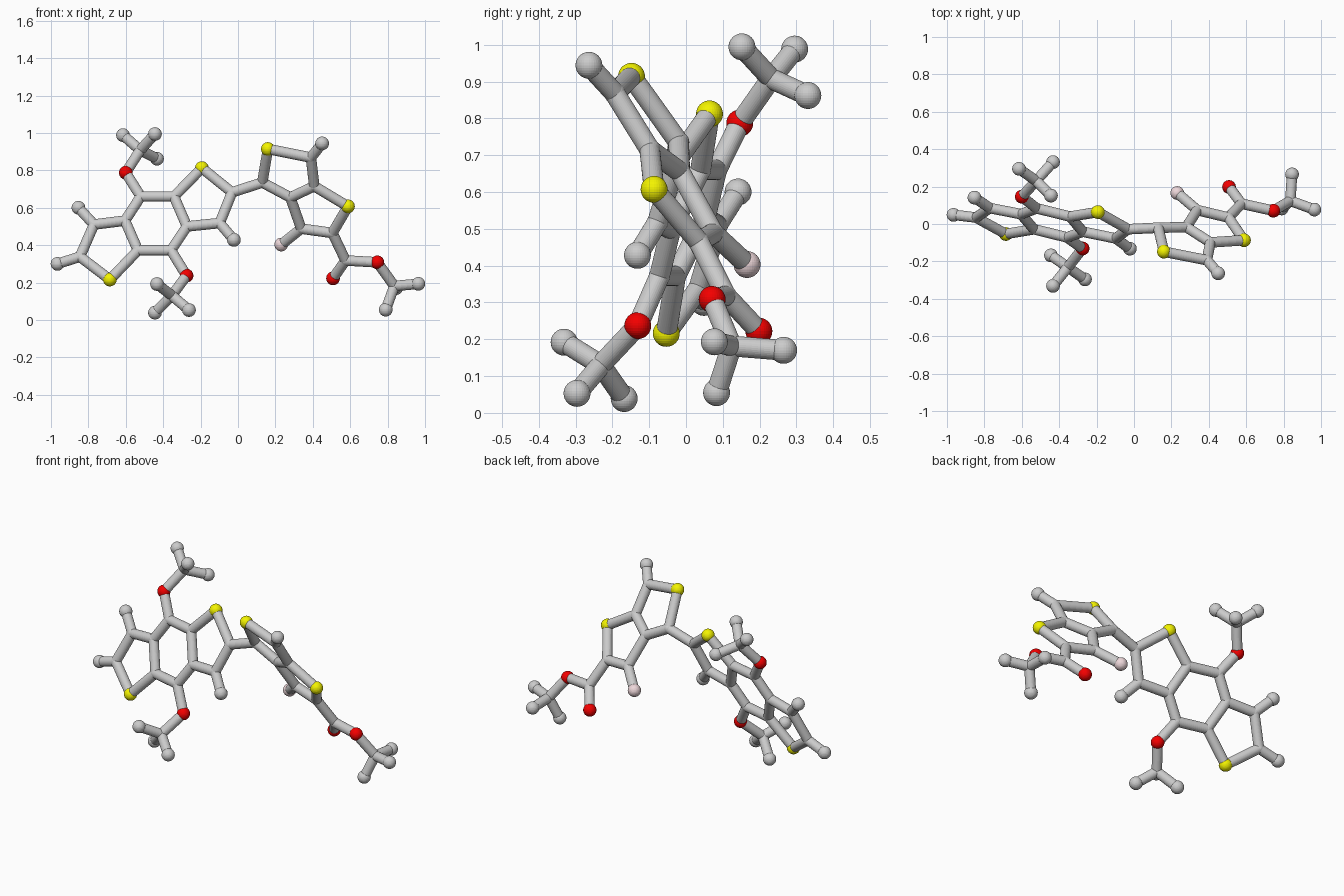
import bpy, bmesh
from mathutils import Vector, Matrix

if "Cube" in bpy.data.objects:
    bpy.data.objects.remove(bpy.data.objects["Cube"])

BOND_R, JOINT_R, END_R = 0.028, 0.029, 0.0365


def left(x, z):
    # plane of the three fused rings on the left
    return Vector((x, 0.005 - 0.246 * (x + 0.4385) + 0.4 * (z - 0.514), z))


def right(x, z):
    # plane of the two fused rings on the right
    return Vector((x, 0.508 - 0.33 * x - 0.66 * z, z))


atoms, bonds = {}, []


def chain(names):
    n = names.split()
    bonds.extend(zip(n, n[1:]))


# left fused rings
for name, x, z in (("a1", -.604, .531), ("a2", -.52, .66), ("a3", -.342, .66),
                   ("a4", -.273, .5), ("a5", -.358, .372), ("a6", -.535, .372),
                   ("S1", -.685, .216), ("b1", -.845, .338), ("b2", -.77, .51),
                   ("M1", -.965, .30), ("M2", -.853, .60),
                   ("S2", -.193, .812), ("c1", -.032, .682), ("c2", -.098, .518),
                   ("M3", -.022, .428)):
    atoms[name] = left(x, z)
chain("a1 a2 a3 a4 a5 a6 a1 b2 b1 S1 a6")
chain("a3 S2 c1 c2 a4")
chain("b1 M1")
chain("b2 M2")
chain("c2 M3")

# right fused rings
for name, x, z in (("d1", .13, .735), ("S3", .16, .914), ("d2", .39, .868),
                   ("d3", .408, .715), ("d4", .28, .655), ("S4", .588, .607),
                   ("e1", .505, .465), ("e2", .338, .488), ("F1", .231, .403),
                   ("M4", .45, .944), ("f1", .575, .318)):
    atoms[name] = right(x, z)
chain("c1 d1 S3 d2 d3 d4 d1")
chain("d3 S4 e1 e2 d4")
chain("e2 F1")
chain("d2 M4")
chain("e1 f1 O4")
chain("f1 O3")
atoms["O4"] = Vector((.508, .198, .222))

# three-pronged end groups, each hung on an oxygen
for i, root, pts in (
        (1, "a2", ((-.6, .146, .787), (-.615, .295, .988), (-.444, .152, .994), (-.433, .331, .862))),
        (2, "a5", ((-.275, -.131, .237), (-.433, -.331, .192), (-.444, -.168, .039), (-.262, -.296, .053))),
        (3, "f1", ((.745, .071, .308), (.964, .077, .193), (.845, .265, .17), (.79, .083, .055)))):
    pts = [Vector(p) for p in pts]
    oxy, hub = f"O{i}", f"g{i}"
    atoms[oxy] = pts[0]
    atoms[hub] = sum(pts, Vector()) / 4
    if i < 3:
        chain(f"{root} {oxy}")
    chain(f"{oxy} {hub}")
    for k, p in enumerate(pts[1:]):
        atoms[f"M{i}{k}"] = p
        chain(f"{hub} M{i}{k}")


def finish(name, bm, color=None):
    me = bpy.data.meshes.new(name)
    bm.to_mesh(me)
    bm.free()
    ob = bpy.data.objects.new(name, me)
    bpy.context.collection.objects.link(ob)
    if color:
        mat = bpy.data.materials.new(name)
        mat.diffuse_color = (*color, 1)
        mat.use_nodes = True
        mat.node_tree.nodes["Principled BSDF"].inputs["Base Color"].default_value = mat.diffuse_color
        me.materials.append(mat)


# balls, one object per kind
kinds = {"S": ("sulfur_balls", END_R, (.9, .9, 0)), "O": ("oxygen_balls", END_R, (.9, 0, 0)),
         "F": ("pink_ball", END_R, (.85, .68, .7)), "M": ("end_balls", END_R, None),
         "abcdefg": ("joint_balls", JOINT_R, None)}
for keys, (name, r, color) in kinds.items():
    bm = bmesh.new()
    for a, p in atoms.items():
        if a[0] in keys:
            bmesh.ops.create_uvsphere(bm, u_segments=32, v_segments=16, radius=r,
                                      matrix=Matrix.Translation(p))
    finish(name, bm, color)

# rods between the balls
bm = bmesh.new()
for a, b in bonds:
    p, q = atoms[a], atoms[b]
    d = q - p
    m = Matrix.Translation((p + q) / 2) @ d.to_track_quat('Z', 'Y').to_matrix().to_4x4()
    bmesh.ops.create_cone(bm, cap_ends=True, segments=32, radius1=BOND_R, radius2=BOND_R,
                          depth=d.length, matrix=m)
finish("bond_rods", bm)
